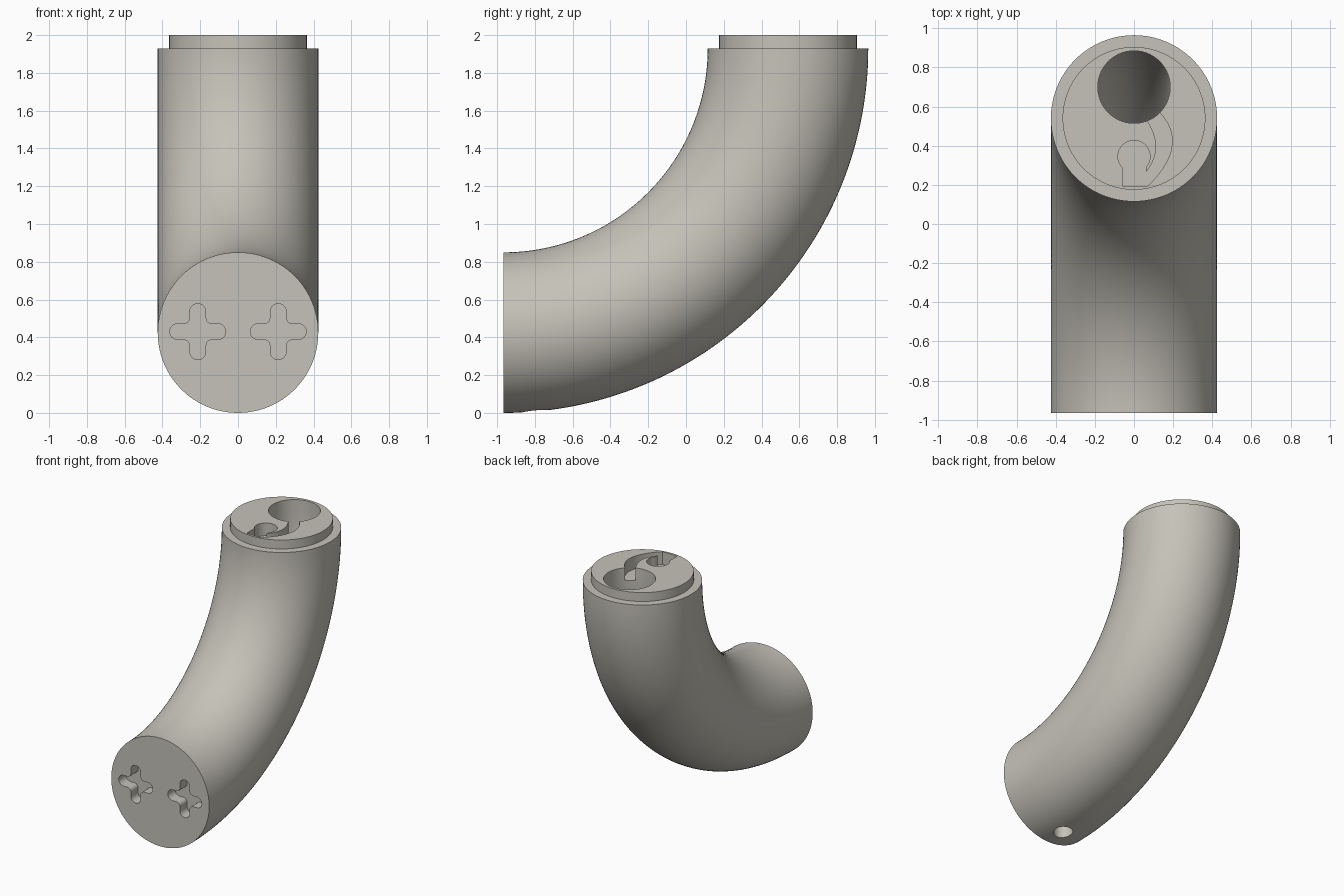
import bpy, bmesh, math
from mathutils import Vector

if "Cube" in bpy.data.objects:
    bpy.data.objects.remove(bpy.data.objects["Cube"])

BEND_Y, BEND_Z = -0.965, 1.93      # centre of the quarter bend
BEND_R, TUBE_R = 1.505, 0.425

grey = bpy.data.materials.new("warm_grey")
grey.diffuse_color = (0.56, 0.54, 0.48, 1)
grey.use_nodes = True
grey.node_tree.nodes["Principled BSDF"].inputs["Base Color"].default_value = grey.diffuse_color


def finish(name, bm):
    bmesh.ops.recalc_face_normals(bm, faces=bm.faces)
    me = bpy.data.meshes.new(name)
    bm.to_mesh(me)
    bm.free()
    me.materials.append(grey)
    ob = bpy.data.objects.new(name, me)
    bpy.context.collection.objects.link(ob)
    return ob


def loft(name, rings):
    """Skin a list of equal point rings and cap both ends."""
    bm = bmesh.new()
    loops = [[bm.verts.new(p) for p in ring] for ring in rings]
    n = len(loops[0])
    for a, b in zip(loops, loops[1:]):
        for i in range(n):
            j = (i + 1) % n
            bm.faces.new((a[i], a[j], b[j], b[i]))
    bm.faces.new(loops[0])
    bm.faces.new(loops[-1])
    return finish(name, bm)


def bend_ring(theta, path_r, r, lift=0.0, n=96):
    """Circle across the bend; theta 0 is the front end, 90 the top end."""
    t = math.radians(theta)
    out = Vector((0, math.sin(t), -math.cos(t)))
    c = Vector((0, BEND_Y, BEND_Z + lift)) + out * path_r
    return [c + Vector((r * math.cos(a), 0, 0)) + out * r * math.sin(a)
            for a in (2 * math.pi * i / n for i in range(n))]


def arc(cx, cy, r, a0, a1, n=8):
    return [(cx + r * math.cos(math.radians(a0 + (a1 - a0) * i / n)),
             cy + r * math.sin(math.radians(a0 + (a1 - a0) * i / n)))
            for i in range(n + 1)]


def curve_through(p, q, s, n=16):
    """Arc-like curve through three points."""
    c = [2 * q[k] - (p[k] + s[k]) / 2 for k in (0, 1)]
    return [tuple((1 - t) ** 2 * p[k] + 2 * t * (1 - t) * c[k] + t * t * s[k]
                  for k in (0, 1)) for t in (i / n for i in range(n + 1))]


def cut(target, cutter):
    m = target.modifiers.new("cut", 'BOOLEAN')
    m.operation, m.solver, m.object = 'DIFFERENCE', 'EXACT', cutter
    bpy.context.view_layer.objects.active = target
    bpy.ops.object.modifier_apply(modifier=m.name)
    bpy.data.objects.remove(cutter)


# Bent tube with the stepped collar at its top
rings = [bend_ring(90 * i / 60, BEND_R, TUBE_R) for i in range(61)]
rings += [bend_ring(90, BEND_R, 0.365), bend_ring(90, BEND_R, 0.365, 0.07)]
tube = loft("bent_tube", rings)

# Bore following the bend, closed before the front end
bore = [bend_ring(5 + 85 * i / 56, 1.665, 0.185) for i in range(57)]
bore.append(bend_ring(90, 1.665, 0.185, 0.2))
cut(tube, loft("bore_cutter", bore))

# Keyhole pocket with a curved channel leading to the bore
outline = curve_through((0.10, 0.60), (0.195, 0.41), (0.07, 0.194))
outline += [(-0.06, 0.194)]
outline += arc(0, 0.345, 0.082, 223, -38, 32)
outline += [(0.060, 0.265)]
outline += curve_through((0.068, 0.275), (0.112, 0.41), (0.045, 0.56))
cut(tube, loft("pocket_cutter", [[(x, y, z) for x, y in outline] for z in (1.90, 2.1)]))

# Two rounded cross sockets in the front face
W, L, F = 0.042, 0.148, 0.03
arm = arc(L - W, 0, W, -90, 90, 12) + arc(W + F, W + F, F, 270, 180, 6)
cross = []
for k in range(4):
    c, s = math.cos(k * math.pi / 2), math.sin(k * math.pi / 2)
    cross += [(c * x - s * y, s * x + c * y) for x, y in arm]
for side in (-1, 1):
    cut(tube, loft("socket_cutter", [[(x + side * 0.213, y, z + 0.43) for x, z in cross]
                                     for y in (-1.1, BEND_Y + 0.09)]))

# Small drain hole under the front end
cut(tube, loft("drain_cutter", [[(x, y, z) for x, y in arc(0, -0.80, 0.07, 0, 352.5, 47)]
                                for z in (-0.1, 0.2)]))

tube.select_set(True)
bpy.context.view_layer.objects.active = tube
bpy.ops.object.shade_smooth_by_angle(angle=math.radians(30))
